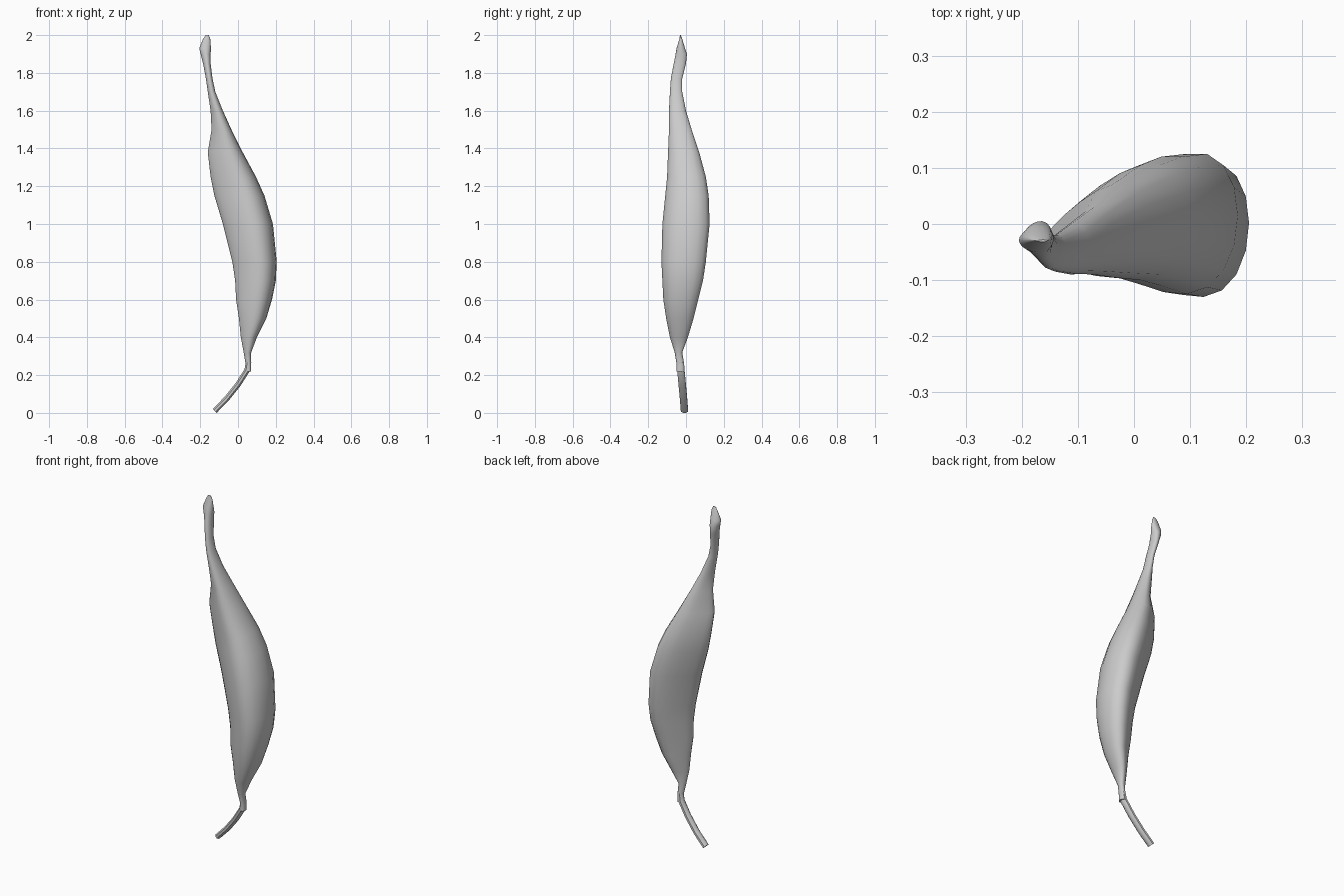
import bpy
import bmesh
from math import sin, cos, pi
from mathutils import Vector

SIDES = 20

cube = bpy.data.objects.get("Cube")
if cube:
    bpy.data.objects.remove(cube, do_unlink=True)


def make_material(name, value):
    mat = bpy.data.materials.new(name)
    mat.use_nodes = True
    colour = (value, value, value, 1)
    mat.diffuse_color = colour
    mat.node_tree.nodes["Principled BSDF"].inputs["Base Color"].default_value = colour
    return mat


def remap(values, low, high):
    """Stretch values so that they exactly span low to high."""
    small, large = min(values), max(values)
    return [low + (v - small) / (large - small) * (high - low) for v in values]


def teardrop_ring(z, left, right, front, back, pinch):
    """Horizontal section, round towards +x and pinched to a keel at -x."""
    angles = [2 * pi * i / SIDES for i in range(SIDES)]
    xs, ys = [], []
    for a in angles:
        keel = (1 - cos(a)) / 2
        xs.append(cos(a))
        ys.append(sin(a) * (1 - pinch * keel) - 0.4 * pinch * keel)
    xs = remap(xs, left, right)
    ys = remap(ys, front, back)
    return [Vector((x, y, z)) for x, y in zip(xs, ys)]


def tilted_ring(centre, axis, half_thick, half_wide):
    """Rounded-square section at right angles to a stem axis in the xz plane."""
    across = Vector((axis.z, 0, -axis.x)).normalized()
    depth = Vector((0, 1, 0))
    ring = []
    for i in range(8):
        a = 2 * pi * (i + 0.5) / 8
        ring.append(centre + across * (half_thick * cos(a)) + depth * (half_wide * sin(a)))
    return ring


def loft(name, rings, mat, angle):
    """Skin a stack of rings and close both ends."""
    bm = bmesh.new()
    loops = [[bm.verts.new(p) for p in ring] for ring in rings]
    for lower, upper in zip(loops, loops[1:]):
        count = len(lower)
        for i in range(count):
            j = (i + 1) % count
            bm.faces.new((lower[i], lower[j], upper[j], upper[i]))
    bm.faces.new(loops[0])
    bm.faces.new(loops[-1])
    bmesh.ops.recalc_face_normals(bm, faces=bm.faces)
    mesh = bpy.data.meshes.new(name)
    bm.to_mesh(mesh)
    bm.free()
    obj = bpy.data.objects.new(name, mesh)
    bpy.context.collection.objects.link(obj)
    mesh.materials.append(mat)
    bpy.ops.object.select_all(action="DESELECT")
    bpy.context.view_layer.objects.active = obj
    obj.select_set(True)
    bpy.ops.object.shade_smooth_by_angle(angle=angle)
    return obj


grey = make_material("plain grey", 0.6)

# Pod body and neck: height, left, right, front, back in hundredths
sections = (
    (22, 4, 7, -5, -1),
    (26, 4, 7, -5, -1),
    (32, 3, 7, -6, -2),
    (40, 1.5, 10, -8.5, 1),
    (50, 0.5, 15, -10.5, 4),
    (60, -1, 18, -12, 6.5),
    (70, -1.5, 20, -12.5, 9),
    (80, -3, 20.5, -13, 10.5),
    (100, -8, 18.5, -12.5, 12.5),
    (115, -12.5, 14, -11, 12),
    (125, -14.5, 9.5, -10, 10.5),
    (138, -16, 2.5, -9.5, 7),
    (150, -14, -3.5, -9, 3),
    (160, -14.5, -8, -9, 0),
    (170, -16, -12, -8.5, -2),
    (177, -17, -13.5, -8, -2),
    (185, -18.5, -14.5, -6.5, 0),
    (190, -19.8, -14.5, -5.5, 0.5),
    (193, -20.5, -14.3, -5, -0.5),
    (198, -18.5, -14.7, -3.5, -2),
    (200, -17.2, -15.5, -3.2, -2.8),
)
body_rings = []
for row in sections:
    z, *sides = [v / 100 for v in row]
    pinch = 0.65 if 0.35 < z < 1.55 else 0.25
    body_rings.append(teardrop_ring(z, *sides, pinch))
loft("pod", body_rings, grey, 0.7)

# Thin bent stalk, its foot resting on the ground
path = [Vector(p) for p in (
    (-0.123, -0.008, 0.011),
    (-0.06, -0.013, 0.075),
    (0, -0.02, 0.15),
    (0.048, -0.027, 0.225),
    (0.056, -0.03, 0.27),
)]
stalk_rings = []
for i, point in enumerate(path):
    axis = path[min(i + 1, len(path) - 1)] - path[max(i - 1, 0)]
    stalk_rings.append(tilted_ring(point, axis, 0.016, 0.021))
loft("stalk", stalk_rings, grey, 0.8)
